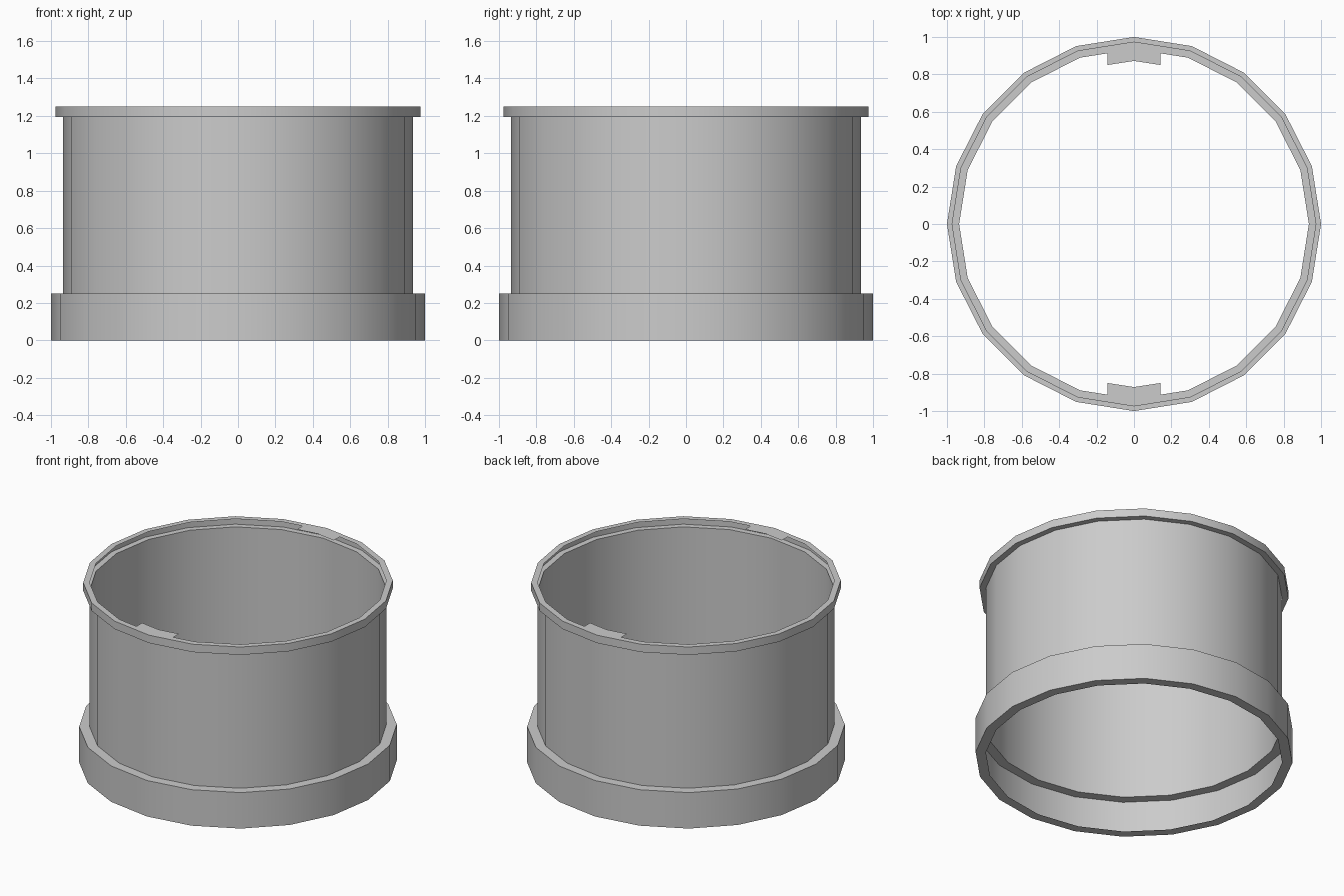
import bpy
import bmesh
from math import cos, sin, tau

if "Cube" in bpy.data.objects:
    bpy.data.objects.remove(bpy.data.objects["Cube"])

SIDES = 20


def finish(name, bm):
    mesh = bpy.data.meshes.new(name)
    bm.to_mesh(mesh)
    bm.free()
    obj = bpy.data.objects.new(name, mesh)
    bpy.context.collection.objects.link(obj)
    bpy.ops.object.select_all(action='DESELECT')
    bpy.context.view_layer.objects.active = obj
    obj.select_set(True)
    bpy.ops.object.shade_smooth_by_angle(angle=0.55)
    return obj


def revolve(name, profile):
    """Spin an open (radius, z) profile into a thin 20-sided shell."""
    bm = bmesh.new()
    rings = [[bm.verts.new((r * cos(tau * i / SIDES), r * sin(tau * i / SIDES), z))
              for i in range(SIDES)] for r, z in profile]
    for low, high in zip(rings, rings[1:]):
        for i in range(SIDES):
            j = (i + 1) % SIDES
            bm.faces.new((low[i], low[j], high[j], high[i]))
    return finish(name, bm)


# Thin sleeve: inward-open base channel, straight wall, inward-open top rim
revolve("sleeve_shell", [(0.935, 0), (1, 0), (1, 0.25), (0.935, 0.25),
                         (0.935, 1.195), (0.975, 1.195), (0.975, 1.25), (0.935, 1.25)])


# Flat tabs pointing inward from the rim, front and back
def tab(name, side):
    bm = bmesh.new()
    outer = [bm.verts.new((x, side * y, 1.25)) for x, y in ((-0.142, 0.9125), (0, 0.935), (0.142, 0.9125))]
    inner = [bm.verts.new((x, side * y, 1.25)) for x, y in ((-0.142, 0.85), (0, 0.872), (0.142, 0.85))]
    for i in range(2):
        quad = (inner[i], inner[i + 1], outer[i + 1], outer[i])
        bm.faces.new(quad if side > 0 else quad[::-1])
    return finish(name, bm)


tab("back_tab", 1)
tab("front_tab", -1)
